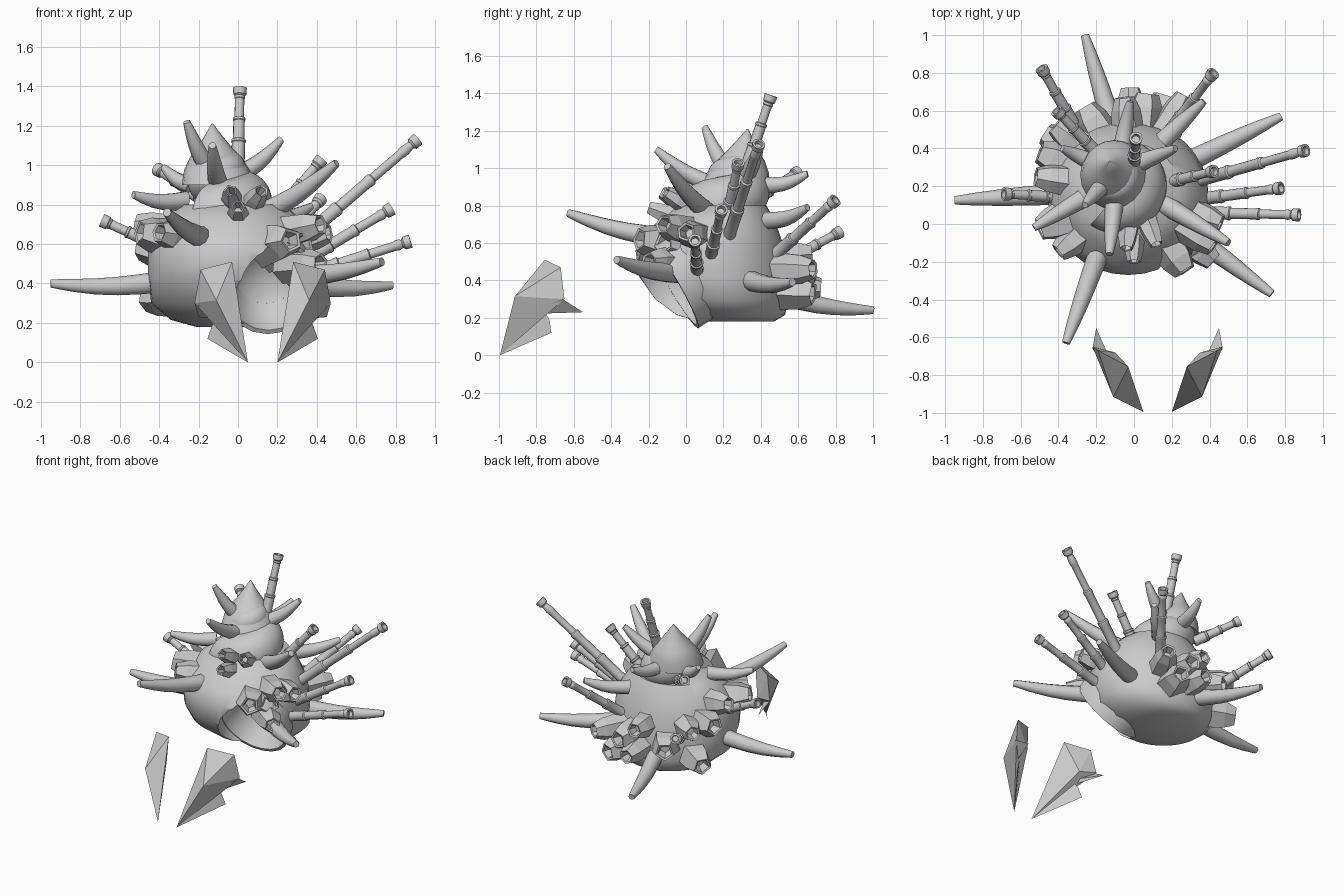
import bpy, bmesh, math
from mathutils import Vector, Matrix

if "Cube" in bpy.data.objects:
    bpy.data.objects.remove(bpy.data.objects["Cube"])

grey = bpy.data.materials.new("stone_grey")
grey.diffuse_color = (0.6, 0.6, 0.6, 1)
grey.use_nodes = True
grey.node_tree.nodes["Principled BSDF"].inputs["Base Color"].default_value = grey.diffuse_color


def finish(name, bm, smooth=None, cutter=None):
    bmesh.ops.recalc_face_normals(bm, faces=bm.faces)
    me = bpy.data.meshes.new(name)
    bm.to_mesh(me)
    bm.free()
    me.materials.append(grey)
    ob = bpy.data.objects.new(name, me)
    bpy.context.collection.objects.link(ob)
    bpy.ops.object.select_all(action='DESELECT')
    ob.select_set(True)
    bpy.context.view_layer.objects.active = ob
    if cutter:
        mod = ob.modifiers.new("hollow", 'BOOLEAN')
        mod.operation, mod.solver, mod.object = 'DIFFERENCE', 'EXACT', cutter
        bpy.ops.object.modifier_apply(modifier=mod.name)
        bpy.data.objects.remove(cutter)
    if smooth:
        bpy.ops.object.shade_smooth_by_angle(angle=math.radians(smooth))
    return ob


def loft(bm, rings, closed=False):
    """Skin a list of point rings; cap the ends, or join last to first."""
    vs = [[bm.verts.new(p) for p in r] for r in rings]
    n = len(vs[0])
    for a, b in zip(vs, vs[1:] + vs[:1] if closed else vs[1:]):
        for i in range(n):
            j = (i + 1) % n
            bm.faces.new((a[i], a[j], b[j], b[i]))
    if not closed:
        bm.faces.new(vs[0])
        bm.faces.new(vs[-1])


def ring(center, direction, radius, sides, twist=0.0):
    q = Vector(direction).to_track_quat('Z', 'Y')
    return [Vector(center) + q @ Vector((radius * math.cos(a), radius * math.sin(a), 0))
            for a in (twist + math.tau * i / sides for i in range(sides))]


def root_on_shell(tip, z):
    """Point just under the shell surface at height z, on the side facing tip."""
    h = (z - 0.4) / 0.6
    axis = Vector((-0.02 - 0.08 * h, 0.18 + 0.1 * h, z))
    out = Vector((tip.x - axis.x, tip.y - axis.y, 0)).normalized()
    return axis + out * min(0.36, 0.75 * (1.12 - z))


# Mouth frame: across, up and outward axes of the tilted opening
MOUTH = Vector((0.17, -0.07, 0.38))
facing = Vector((0.12, -0.86, -0.5)).normalized()
across = Vector((0, 0, 1)).cross(facing).normalized()
upward = facing.cross(across)
frame = Matrix((across, upward, facing)).transposed().to_4x4()
bm = bmesh.new()
bmesh.ops.create_uvsphere(bm, u_segments=28, v_segments=16, radius=1, matrix=(
    Matrix.Translation(MOUTH) @ frame @ Matrix.Diagonal((0.23, 0.255, 0.24, 1))))
cutter = finish("mouth_cutter", bm)
cutter.hide_render = True

# Lowest whorl: height, centre y, half width, half depth
WHORL = [(.18, .27, .18, .20), (.215, .24, .31, .29), (.30, .19, .41, .355), (.42, .15, .425, .40),
         (.56, .13, .425, .40), (.65, .14, .40, .36), (.73, .17, .34, .30), (.80, .19, .27, .24)]
bm = bmesh.new()
loft(bm, [[Vector((-0.03 + rx * math.cos(a), cy + ry * math.sin(a), z))
           for a in (math.tau * i / 32 for i in range(32))] for z, cy, rx, ry in WHORL])
finish("lowest_whorl", bm, 50, cutter)

# Flared lip around the mouth
bm = bmesh.new()
loft(bm, [[MOUTH - facing * depth + s * (across * 0.23 * math.cos(a) + upward * 0.255 * math.sin(a))
           for a in (math.tau * i / 20 for i in range(20))]
          for depth, s in ((.22, .85), (.10, 1.05), (0, 1.07), (0, .98), (.07, .94), (.16, .73))], closed=True)
finish("mouth_lip", bm, 45)

# Upper whorls: a tube shrinking along a tilted conical spiral
APEX, DOWN = Vector((-0.13, 0.32, 1.2)), Vector((0.13, -0.17, -0.74))
rings = []
for k in range(71):
    turn = 0.75 + 1.75 * k / 70
    s = 0.55 ** turn
    ang = math.tau * turn - 0.7
    out = Vector((math.cos(ang), math.sin(ang), 0))
    c = APEX + DOWN * s + out * 0.19 * s
    rings.append([c + s * (out * 0.265 * math.cos(a) + Vector((0, 0, 0.285 * math.sin(a))))
                  for a in (math.tau * i / 24 for i in range(24))])
bm = bmesh.new()
loft(bm, rings)
finish("upper_whorls", bm, 50)

# Pointed cone on top
bm = bmesh.new()
loft(bm, [ring((-0.10 - 0.03 * t, 0.26 + 0.07 * t, 0.90 + 0.31 * t), (0, 0, 1), r, 20)
          for t, r in ((0, .185), (.25, .165), (.45, .13), (.6, .09), (.8, .045), (1, .004))])
finish("shell_tip", bm, 50)

# Curved blunt spikes: tip and root height
SPIKES = [
    (-0.95, 0.125, 0.40, 0.41), (-0.36, -0.63, 0.76, 0.63), (-0.26, 1.00, 0.24, 0.32),
    (0.78, 0.57, 0.39, 0.40), (0.73, -0.37, 0.51, 0.44), (0.50, -0.10, 1.01, 0.77),
    (0.37, 0.65, 0.79, 0.72), (0.22, 0.40, 1.13, 0.96), (-0.02, 0.65, 0.97, 0.91),
    (-0.53, -0.02, 0.85, 0.82), (-0.38, 0.40, 0.99, 0.90), (-0.26, 0.10, 1.22, 1.00),
    (-0.13, -0.16, 1.10, 0.92)]
for i, (x, y, z, root_z) in enumerate(SPIKES):
    tip = Vector((x, y, z))
    root = root_on_shell(tip, root_z)
    d = tip - root
    r = 0.04 + 0.03 * min(d.length, 0.6)
    bm = bmesh.new()
    loft(bm, [ring(root + d * t - Vector((0, 0, 0.02 * math.sin(math.pi * t))), d,
                   r * (1 - 0.3 * t - 0.32 * t ** 3), 10) for t in (0, .2, .4, .6, .8, .93, 1)])
    finish(f"spike_{i + 1}", bm, 45)

# Stepped spyglass tubes with flared hollow ends: base, tip
SPYGLASSES = [
    ((0.00, 0.33, 1.02), (0.01, 0.455, 1.39)),
    ((0.34, 0.23, 0.64), (0.91, 0.39, 1.13)),
    ((0.34, 0.13, 0.52), (0.78, 0.19, 0.78)),
    ((0.36, 0.06, 0.45), (0.875, 0.048, 0.615)),
    ((0.18, 0.22, 0.74), (0.425, 0.28, 1.03)),
    ((0.18, 0.48, 0.54), (0.42, 0.80, 0.83)),
    ((-0.32, 0.53, 0.50), (-0.49, 0.825, 0.66)),
    ((-0.20, 0.38, 0.84), (-0.41, 0.60, 0.98)),
    ((-0.38, 0.14, 0.58), (-0.69, 0.16, 0.72))]
for i, (a, b) in enumerate(SPYGLASSES):
    a, b = Vector(a), Vector(b)
    d = b - a
    n = d.normalized()
    rings = []
    for k in range(3):                        # three sections, each with a collar
        r = 0.034 - 0.005 * k
        for t, w in ((0, r), (0.25, r), (0.26, r + 0.003), (0.29, r + 0.003)):
            rings.append(ring(a + d * (0.3 * k + t), d, w, 12))
    rings += [ring(b - n * h, d, r, 12) for h, r in
              ((.045, .021), (.035, .033), (0, .035), (0, .023), (.025, .020))]
    bm = bmesh.new()
    loft(bm, rings)
    finish(f"spyglass_{i + 1}", bm, 35)

# Faceted hollow barnacles in clusters, each aimed out of the shell: tip positions
BARNACLES = {
    "right": [(0.42, -0.12, 0.70), (0.27, -0.25, 0.62), (0.42, -0.20, 0.50),
              (0.34, -0.12, 0.60), (0.46, 0.00, 0.66)],
    "front": [(0.00, -0.20, 0.79), (-0.04, -0.13, 0.87), (0.12, -0.11, 0.87)],
    "left": [(-0.40, -0.15, 0.66), (-0.50, -0.03, 0.66), (-0.52, 0.25, 0.70),
             (-0.50, 0.38, 0.58), (-0.42, 0.52, 0.56), (-0.47, 0.48, 0.32)],
    "rear": [(-0.05, 0.67, 0.54), (0.07, 0.69, 0.45), (-0.02, 0.72, 0.36),
             (0.16, 0.68, 0.33), (0.27, 0.68, 0.46), (-0.26, 0.62, 0.42)]}
for group, tips in BARNACLES.items():
    for i, p in enumerate(tips):
        tip = Vector(p)
        heart = Vector((0, 0.18, 0.45 + 0.6 * (tip.z - 0.45)))
        d = (tip - heart).normalized() * 0.25
        r = 0.065 if group == "front" else 0.095 + 0.02 * (i % 2)
        bm = bmesh.new()
        loft(bm, [ring(tip + d * (t - 1), d, r * s, 5 + (i + 1) % 2, i * 0.7) for t, s in
                  ((0, 1), (.72, .80), (1, .55), (.98, .42), (.75, .28))])
        finish(f"{group}_barnacle_{i + 1}", bm)

# Pair of faceted pincers, mirrored about their shared centre line
POINT = (.05, -.995, .0)
PINCER = {
    "blade": [POINT, (-.03, -.755, .51), (-.19, -.67, .47), (-.22, -.65, .30),
              (-.11, -.915, .315), (-.10, -.68, .28)],
    "barb": [POINT, (-.13, -.73, .19), (-.155, -.72, .12), (-.10, -.76, .24)],
    "hook": [(-.09, -.85, .22), (-.22, -.66, .30), (-.20, -.55, .23), (-.13, -.71, .25)]}
for side, sx in (("left", 1), ("right", -1)):
    for part, pts in PINCER.items():
        bm = bmesh.new()
        for x, y, z in pts:
            bm.verts.new((0.125 + sx * (x - 0.125), y, z))
        bmesh.ops.convex_hull(bm, input=bm.verts)
        finish(f"{side}_pincer_{part}", bm)
